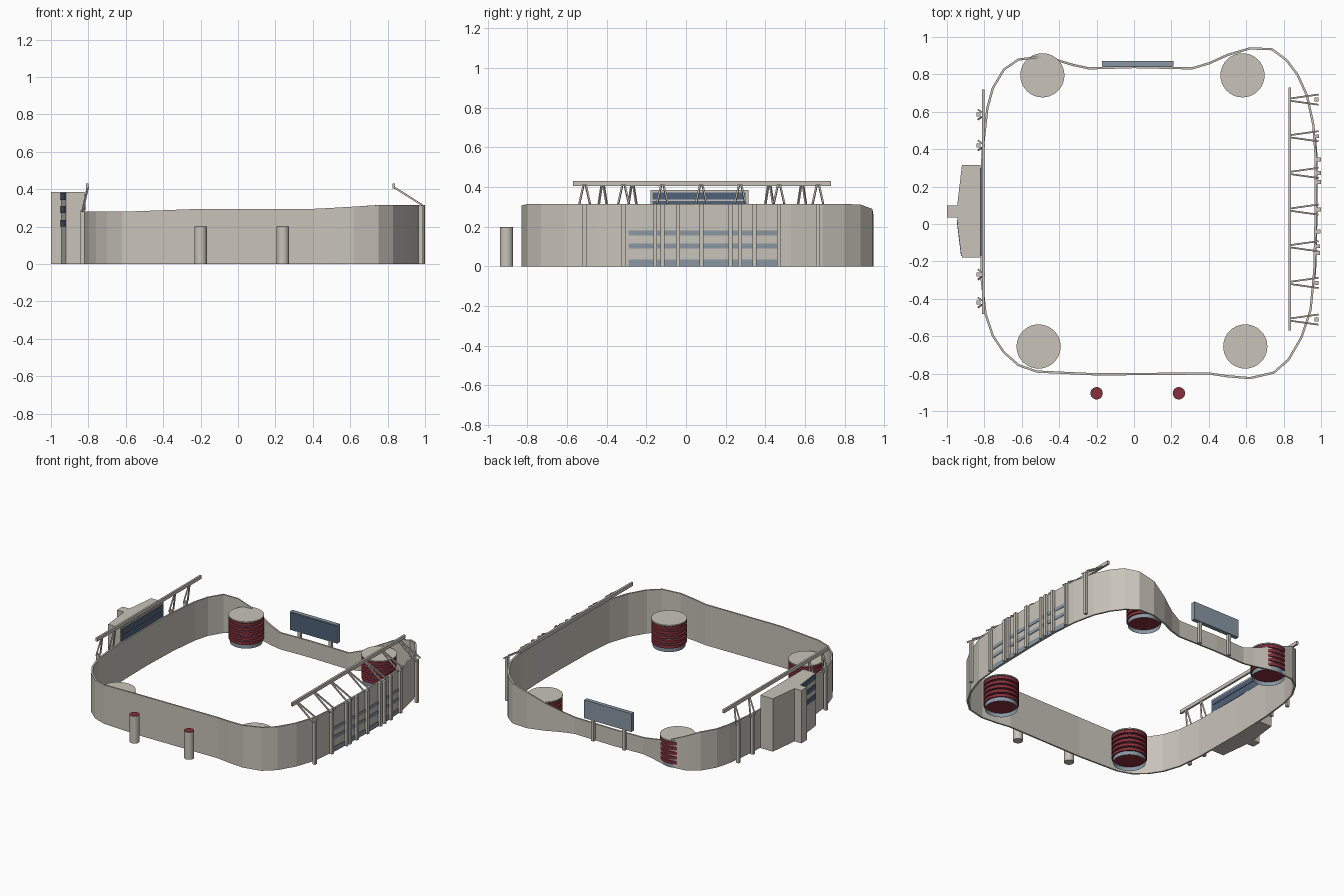
import bpy, bmesh, math
from mathutils import Vector

cube = bpy.data.objects.get("Cube")
if cube:
    bpy.data.objects.remove(cube, do_unlink=True)


def material(name, r, g, b):
    mat = bpy.data.materials.new(name)
    mat.use_nodes = True
    mat.diffuse_color = (r, g, b, 1)
    mat.node_tree.nodes["Principled BSDF"].inputs["Base Color"].default_value = (r, g, b, 1)
    return mat


STONE = material("warm stone", .58, .55, .49)
GLASS = material("blue grey glass", .25, .31, .37)
DARK = material("dark blue glass", .08, .12, .19)
RED = material("deep red", .24, .03, .045)


def finish(name, bm, mat, normals=True):
    if normals:
        bmesh.ops.recalc_face_normals(bm, faces=bm.faces[:])
    mesh = bpy.data.meshes.new(name)
    bm.to_mesh(mesh)
    bm.free()
    mesh.materials.append(mat)
    obj = bpy.data.objects.new(name, mesh)
    bpy.context.collection.objects.link(obj)
    return obj


def box(name, low, high, mat):
    bm = bmesh.new()
    bmesh.ops.create_cube(bm, size=1)
    for v in bm.verts:
        v.co = [l + (c + .5) * (h - l) for l, h, c in zip(low, high, v.co)]
    return finish(name, bm, mat)


def disc(name, x, y, z0, z1, radius, mat, capped=True):
    bm = bmesh.new()
    bmesh.ops.create_cone(bm, cap_ends=capped, segments=40, radius1=radius,
                          radius2=radius, depth=z1 - z0)
    bmesh.ops.translate(bm, verts=bm.verts[:], vec=(x, y, (z0 + z1) / 2))
    for f in bm.faces:
        f.smooth = abs(f.normal.z) < .5
    obj = finish(name, bm, mat, capped)
    for e in obj.data.edges:
        a, b = (obj.data.vertices[i].co.z for i in e.vertices)
        e.use_edge_sharp = abs(a - b) < .001
    return obj


def beam(name, start, end, width, mat):
    start, end = Vector(start), Vector(end)
    way = end - start
    bm = bmesh.new()
    bmesh.ops.create_cube(bm, size=1)
    turn = way.to_track_quat('Z', 'Y')
    for v in bm.verts:
        local = Vector((v.co.x * width, v.co.y * width, v.co.z * way.length))
        v.co = turn @ local + (start + end) / 2
    return finish(name, bm, mat)


def prism(name, outline, z0, z1, mat):
    bm = bmesh.new()
    face = bm.faces.new([bm.verts.new((x, y, z0)) for x, y in outline])
    top = bmesh.ops.extrude_face_region(bm, geom=[face])["geom"]
    bmesh.ops.translate(bm, vec=(0, 0, z1 - z0),
                        verts=[g for g in top if isinstance(g, bmesh.types.BMVert)])
    return finish(name, bm, mat)


def ribbon(name, path, thickness, mat, closed, offset):
    """Vertical sheet along (x, y, bottom, top) points, given thickness."""
    bm = bmesh.new()
    pairs = [(bm.verts.new((x, y, b)), bm.verts.new((x, y, t))) for x, y, b, t in path]
    ends = pairs[1:] + pairs[:1] if closed else pairs[1:]
    for (b0, t0), (b1, t1) in zip(pairs, ends):
        bm.faces.new((b0, b1, t1, t0))
    obj = finish(name, bm, mat, False)
    solid = obj.modifiers.new("thickness", 'SOLIDIFY')
    solid.thickness = thickness
    solid.offset = offset
    return obj


# Perimeter wall: x, y and top height, counterclockwise
side = [(.95, -.46), (.97, -.25), (.978, .08), (.978, .35), (.965, .53)]
front = [(-.8, -.48, .28), (-.76, -.6, .28), (-.7, -.69, .28), (-.62, -.76, .28),
         (-.52, -.795, .283), (-.2, -.81, .295), (.4, -.805, .295), (.5, -.82, .3),
         (.62, -.83, .307), (.75, -.8, .315), (.83, -.73, .315), (.9, -.61, .315)]
back = [(.93, .69, .315), (.88, .8, .315), (.82, .88, .312), (.74, .94, .29),
        (.62, .945, .26), (.5, .91, .2), (.4, .865, .15), (.31, .838, .12),
        (0, .845, .12), (-.24, .838, .12), (-.32, .855, .14), (-.42, .885, .17),
        (-.5, .9, .2), (-.62, .885, .25), (-.7, .83, .28), (-.76, .73, .28),
        (-.79, .62, .28), (-.815, .4, .28), (-.825, .1, .28), (-.82, -.3, .28)]
wall = front + [(x, y, .315) for x, y in side] + back
ribbon("perimeter_wall", [(x, y, 0, z) for x, y, z in wall], .012, STONE, True, -1)


def side_x(y):
    for (x0, y0), (x1, y1) in zip(side, side[1:]):
        if y <= y1:
            return x0 + (x1 - x0) * (y - y0) / (y1 - y0)
    return side[-1][0]


# Window bands on the left side
for low, high in ((0, .035), (.09, .115), (.155, .18)):
    path = [(side_x(y), y, low, high) for y in (-.29, -.25, .08, .35, .46)]
    ribbon("window_band", path, .004, GLASS, False, 1)

# Columns and raking struts carrying the left roof rail
trusses = [.665 - .196 * i for i in range(7)]
for y in trusses + [-.155, -.04, .225, .345]:
    x = max(side_x(y), .965)
    box("side_column", (x, y - .01, 0), (x + .021, y + .01, .315), STONE)
for y in trusses:
    for s in (-1, 1):
        beam("left_strut", (.985, y + s * .027, .315), (.835, y + s * .006, .41), .009, STONE)
box("left_roof_rail", (.825, -.57, .405), (.84, .73, .43), STONE)

# Right roof rail with its columns and struts
for y in (.585, .42, -.27, -.42):
    box("right_column", (-.842, y - .01, 0), (-.82, y + .01, .285), STONE)
    for s in (-1, 1):
        beam("right_strut", (-.832, y + s * .025, .28), (-.803, y + s * .005, .41), .009, STONE)
box("right_roof_rail", (-.812, -.48, .405), (-.798, .72, .43), STONE)

# Main building with stair tower
prism("main_building", [(-.82, -.18), (-.82, .315), (-.92, .315), (-.945, .1),
                        (-.945, .03), (-.92, -.18)], 0, .385, STONE)
box("stair_tower", (-1, .035, 0), (-.94, .1, .385), STONE)
for low, high in ((.285, .33), (.337, .372)):
    box("gallery_window", (-.821, -.17, low), (-.815, .3, high), DARK)
for low in (.2, .273, .343):
    ribbon("stair_window", [(-.944, .02, low, low + .036), (-.921, -.17, low, low + .036)],
           .004, DARK, False, 1)

# Scoreboard
box("scoreboard", (-.17, .842, .155), (.21, .872, .288), GLASS)
box("scoreboard_screen", (-.165, .839, .16), (.205, .843, .283), DARK)
for x in (-.1, .15):
    box("scoreboard_post", (x - .012, .845, 0), (x + .012, .865, .16), STONE)

# Round corner towers with red ring floors
for x, y in ((-.49, .795), (.58, .795), (.595, -.655), (-.51, -.655)):
    disc("tower_base", x, y, 0, .035, .108, GLASS, False)
    disc("tower_core", x, y, .036, .19, .098, GLASS)
    for i in range(5):
        z = .03 + .034 * i
        disc("tower_ring", x, y, z, z + .021, .117, RED)
    disc("tower_roof", x, y, .192, .2, .118, STONE)

# Entrance pillars with red caps
for x in (-.2, .24):
    disc("entrance_pillar", x, -.905, 0, .197, .033, STONE)
    disc("pillar_cap", x, -.905, .197, .2, .033, RED)
